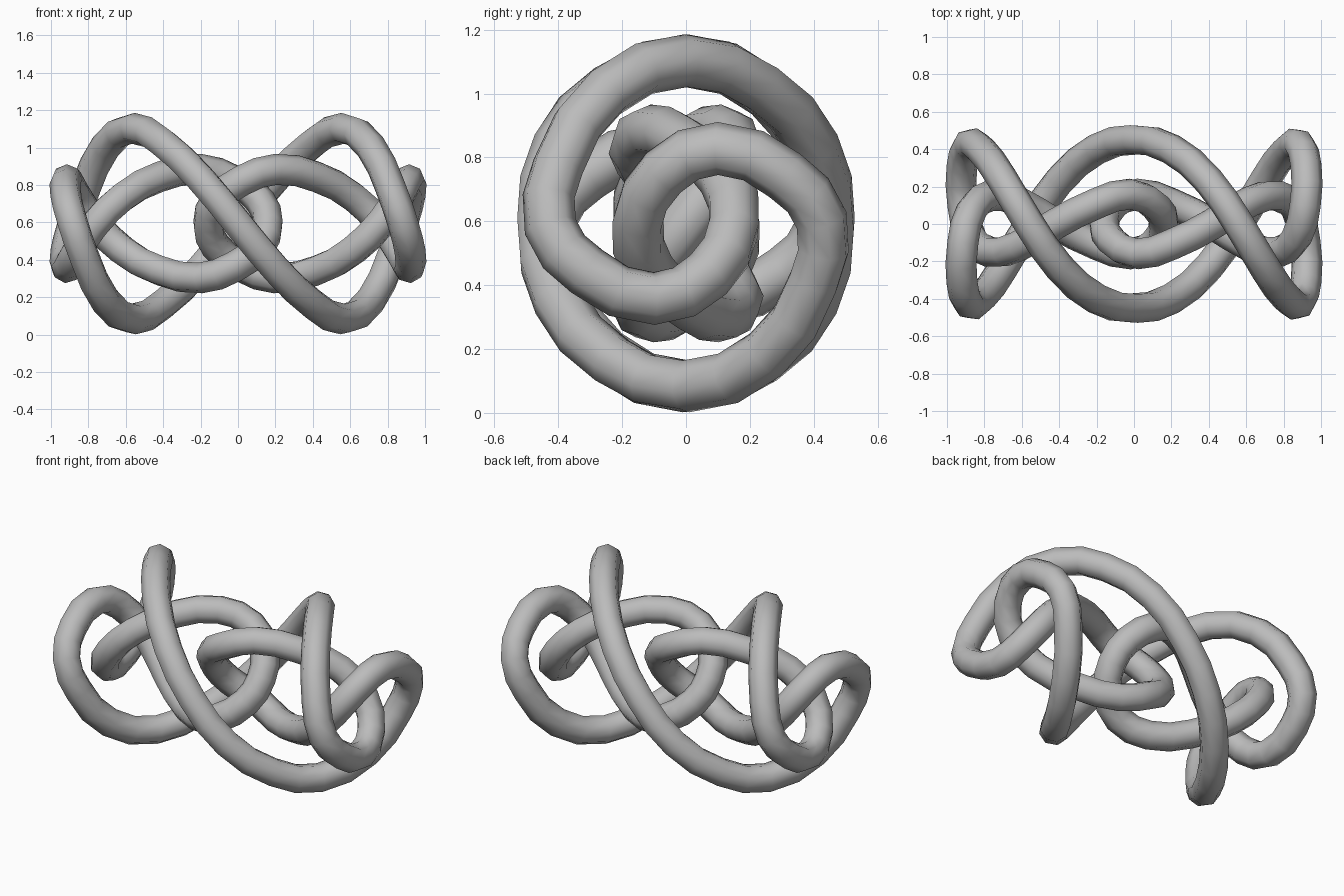
import bpy
import math

cube = bpy.data.objects.get("Cube")
if cube:
    bpy.data.objects.remove(cube, do_unlink=True)

CENTRE_Z = 0.593
TUBE_RADIUS = 0.083

# One quarter of the knot's centre line, measured from its middle
quarter = [
    (0, -.45, 0), (.2, -.40, -.24), (.4, -.23, -.43), (.56, 0, -.51),
    (.71, .25, -.41), (.82, .40, -.18), (.885, .425, .01), (.92, .31, .15),
    (.915, .10, .235), (.87, -.07, .16), (.77, -.15, .01), (.62, -.12, -.14),
    (.42, 0, -.25), (.2, .11, -.29), (.02, .16, -.23), (-.12, .09, -.12),
    (-.16, 0, 0),
]

# Half turns about x, then about z, complete the closed loop
half = quarter + [(x, -y, -z) for x, y, z in reversed(quarter[1:-1])]
loop = half + [(-x, -y, z) for x, y, z in half]

# Tube swept along the loop with an eight-sided section
curve = bpy.data.curves.new("knot_tube", "CURVE")
curve.dimensions = "3D"
curve.bevel_depth = TUBE_RADIUS
curve.bevel_resolution = 2
curve.resolution_u = 2
spline = curve.splines.new("BEZIER")
spline.bezier_points.add(len(loop) - 1)
spline.use_cyclic_u = True
for point, co in zip(spline.bezier_points, loop):
    point.co = co
    point.handle_left_type = point.handle_right_type = "AUTO"

knot = bpy.data.objects.new("knot_tube", curve)
knot.location.z = CENTRE_Z
bpy.context.collection.objects.link(knot)
bpy.ops.object.select_all(action="DESELECT")
knot.select_set(True)
bpy.context.view_layer.objects.active = knot
bpy.ops.object.convert(target="MESH")
knot = bpy.context.object
bpy.ops.object.shade_smooth_by_angle(angle=math.radians(60))

# Plain grey finish
grey = bpy.data.materials.new("plain_grey")
grey.use_nodes = True
colour = (0.5, 0.5, 0.5, 1)
grey.diffuse_color = colour
grey.node_tree.nodes["Principled BSDF"].inputs["Base Color"].default_value = colour
knot.data.materials.clear()
knot.data.materials.append(grey)
